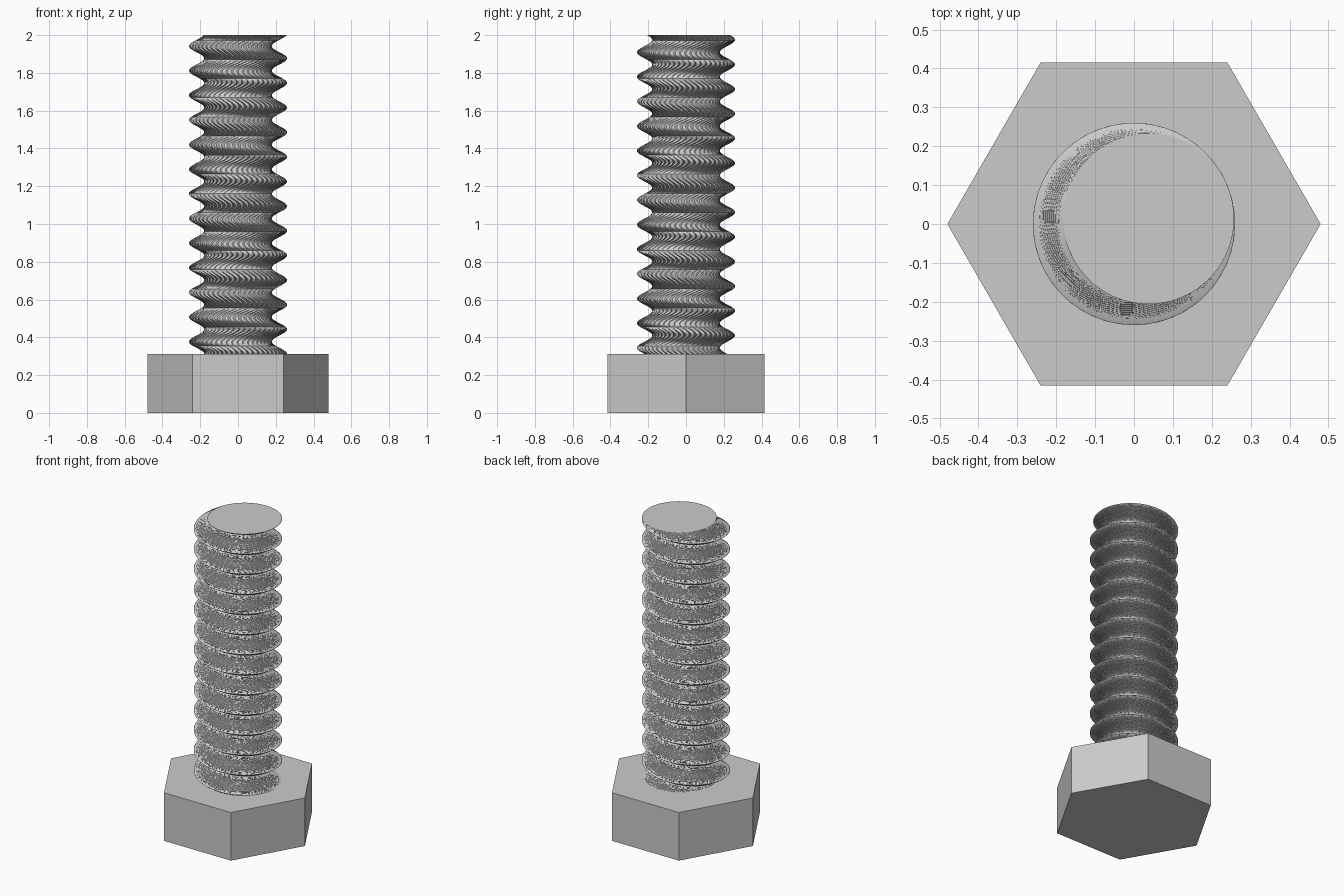
import bpy
import bmesh
from math import cos, sin, pi

default = bpy.data.objects.get("Cube")
if default:
    bpy.data.objects.remove(default, do_unlink=True)

# One grey metal for the whole bolt
metal = bpy.data.materials.new("grey metal")
metal.use_nodes = True
grey = (0.6, 0.6, 0.6, 1.0)
metal.diffuse_color = grey
metal.node_tree.nodes["Principled BSDF"].inputs["Base Color"].default_value = grey

HEAD_RADIUS, HEAD_TOP, TOP = 0.48, 0.312, 2.0
SIDES = 48                  # points round the shank
RADIUS, OFFSET = 0.22, 0.04  # shank circle and its distance from the axis
TURNS = 12.944


def make_object(name, bm):
    mesh = bpy.data.meshes.new(name)
    bm.to_mesh(mesh)
    bm.free()
    mesh.materials.append(metal)
    obj = bpy.data.objects.new(name, mesh)
    bpy.context.collection.objects.link(obj)
    return obj


def add_ring(bm, z, radius, sides, offset=0.0, turn=0.0):
    """Circle pushed off the axis, then turned about the axis."""
    ring = []
    for k in range(sides):
        a = 2 * pi * k / sides
        x, y = offset + radius * cos(a), radius * sin(a)
        ring.append(bm.verts.new((x * cos(turn) - y * sin(turn),
                                  x * sin(turn) + y * cos(turn), z)))
    return ring


# Hexagonal head
bm = bmesh.new()
low = add_ring(bm, 0, HEAD_RADIUS, 6)
high = add_ring(bm, HEAD_TOP, HEAD_RADIUS, 6)
for k in range(6):
    n = (k + 1) % 6
    bm.faces.new((low[k], low[n], high[n], high[k]))
bm.faces.new(low[::-1])
bm.faces.new(high)
make_object("hex_head", bm)

# Threaded shank: an off-centre circle extruded with a clockwise twist,
# starting a little inside the head
bm = bmesh.new()
slices = round(TURNS * SIDES)
rings = []
for i in range(-6, slices + 1):
    t = i / slices
    rings.append(add_ring(bm, HEAD_TOP + t * (TOP - HEAD_TOP), RADIUS, SIDES,
                          OFFSET, -2 * pi * TURNS * t))
for a, b in zip(rings, rings[1:]):
    for k in range(SIDES):
        n = (k + 1) % SIDES
        bm.faces.new((a[k], a[n], b[k]))
        bm.faces.new((a[n], b[n], b[k]))
bm.faces.new(rings[0][::-1])
bm.faces.new(rings[-1])
make_object("threaded_shank", bm)
